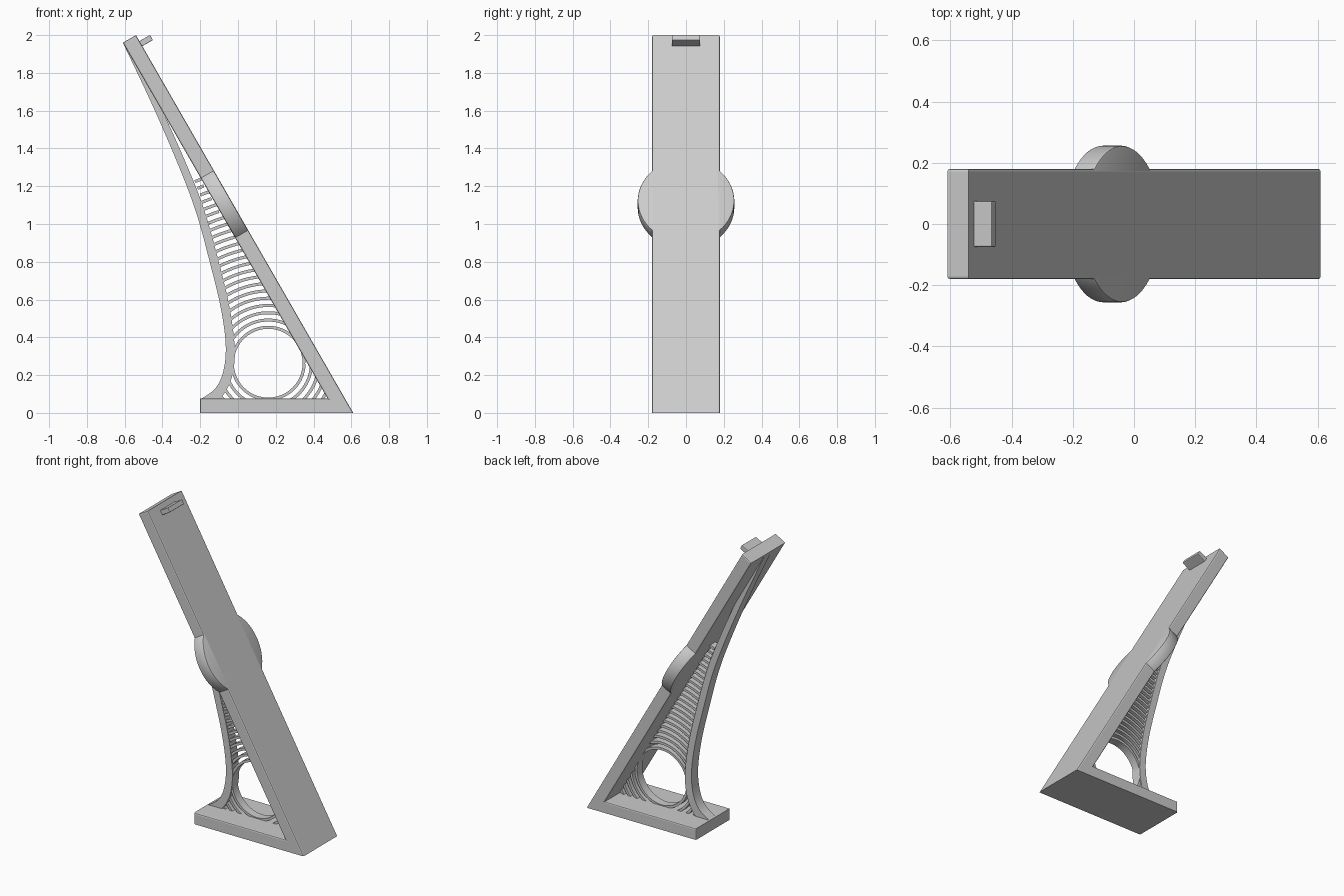
import bpy
import bmesh
from math import cos, sin, pi, radians
from mathutils import Vector, Matrix

cube = bpy.data.objects.get("Cube")
if cube:
    bpy.data.objects.remove(cube)

gray = bpy.data.materials.new("plain gray")
gray.use_nodes = True
gray.diffuse_color = (0.6, 0.6, 0.6, 1)
gray.node_tree.nodes["Principled BSDF"].inputs["Base Color"].default_value = (0.6, 0.6, 0.6, 1)

HALF_WIDTH = 0.18
BASE_TOP = 0.075
SLOPE = 0.575             # horizontal run of the leaning plate per unit height
TILT = Matrix.Rotation(radians(60), 4, "Y")   # local z becomes the plate normal


def finish(name, bm, smooth=False):
    bmesh.ops.recalc_face_normals(bm, faces=bm.faces)
    mesh = bpy.data.meshes.new(name)
    bm.to_mesh(mesh)
    bm.free()
    mesh.materials.append(gray)
    obj = bpy.data.objects.new(name, mesh)
    bpy.context.collection.objects.link(obj)
    if smooth:
        bpy.ops.object.select_all(action="DESELECT")
        obj.select_set(True)
        bpy.context.view_layer.objects.active = obj
        bpy.ops.object.shade_smooth_by_angle(angle=radians(35))
    return obj


def strip(bm, side_a, side_b, half):
    """Solid band between two matching (x, z) paths, centred on y = 0."""
    rings = []
    for a, b in zip(side_a, side_b):
        rings.append([bm.verts.new((p[0], y, p[1]))
                      for p, y in ((a, -half), (b, -half), (b, half), (a, half))])
    for r, s in zip(rings, rings[1:]):
        for i in range(4):
            j = (i + 1) % 4
            bm.faces.new((r[i], r[j], s[j], s[i]))
    bm.faces.new(rings[0])
    bm.faces.new(rings[-1])


def smooth_path(points, steps=6):
    """Catmull-Rom path through the points."""
    pts = [Vector(p) for p in points]
    pts = [2 * pts[0] - pts[1]] + pts + [2 * pts[-1] - pts[-2]]
    path = []
    for a, b, c, d in zip(pts, pts[1:], pts[2:], pts[3:]):
        for k in range(steps):
            t = k / steps
            path.append(0.5 * (2 * b + (c - a) * t + (2 * a - 5 * b + 4 * c - d) * t**2
                               + (3 * b - a - 3 * c + d) * t**3))
    return path + [pts[-2]]


# Leaning plate and base in one profile, with softened side edges
outline = [(0.61, 0), (-0.54, 2), (-0.61, 1.96), (0.475, BASE_TOP), (-0.2, BASE_TOP), (-0.2, 0)]
bm = bmesh.new()
face = bm.faces.new([bm.verts.new((x, -HALF_WIDTH, z)) for x, z in outline])
moved = bmesh.ops.extrude_face_region(bm, geom=[face])["geom"]
bmesh.ops.translate(bm, verts=[v for v in moved if isinstance(v, bmesh.types.BMVert)],
                    vec=(0, 2 * HALF_WIDTH, 0))
side_edges = [e for e in bm.edges
              if abs(e.verts[0].co.y - e.verts[1].co.y) < 0.01
              and max(v.co.z for v in e.verts) > 0.01]
bmesh.ops.bevel(bm, geom=side_edges, offset=0.008, segments=2, profile=0.5, affect="EDGES")
finish("plate_and_base", bm)

# Round pad widening the plate
normal = TILT @ Vector((0, 0, 1))
pad_center = Vector((0.61 - SLOPE * 1.125, 0, 1.125)) - normal * 0.04
bm = bmesh.new()
bmesh.ops.create_cone(bm, cap_ends=True, segments=64, radius1=0.256, radius2=0.256, depth=0.079,
                      matrix=Matrix.Translation(pad_center) @ TILT)
rims = [e for e in bm.edges if any(len(f.verts) > 4 for f in e.link_faces)]
bmesh.ops.bevel(bm, geom=rims, offset=0.007, segments=2, profile=0.5, affect="EDGES")
finish("round_pad", bm, smooth=True)

# Small peg near the top of the plate
bm = bmesh.new()
place = Matrix.Translation(Vector((-0.516, 0, 1.954)) + normal * 0.029) @ TILT
bmesh.ops.create_cube(bm, size=1, matrix=place @ Matrix.Diagonal((0.031, 0.15, 0.076, 1)))
bmesh.ops.bevel(bm, geom=bm.edges[:], offset=0.004, segments=2, profile=0.5, affect="EDGES")
finish("top_peg", bm)

# Curved rear strut
outer = smooth_path([(-0.2, 0.07), (-0.12, 0.13), (-0.078, 0.22), (-0.065, 0.36), (-0.092, 0.56),
                     (-0.15, 0.8), (-0.215, 1.04), (-0.295, 1.26), (-0.44, 1.6), (-0.608, 1.957)])
inner = smooth_path([(-0.1, 0.07), (-0.065, 0.115), (-0.03, 0.2), (-0.017, 0.34), (-0.045, 0.56),
                     (-0.102, 0.8), (-0.168, 1.04), (-0.245, 1.25), (-0.4, 1.6), (-0.56, 1.91)])
bm = bmesh.new()
strip(bm, outer, inner, 0.035)
finish("curved_strut", bm, smooth=True)


# Concentric ribs filling the gap between strut, plate and base
def strut_x(z):
    for a, b in zip(inner, inner[1:]):
        if a.y <= z <= b.y:
            return a.x + (b.x - a.x) * (z - a.y) / (b.y - a.y)
    return 0


def in_gap(x, z):
    return BASE_TOP - 0.01 < z < 1.3 and strut_x(z) - 0.01 < x < 0.528 - SLOPE * z


CENTER = (0.16, 0.263)
STEPS = 360


def arc(radius, indices):
    return [(CENTER[0] + radius * cos(2 * pi * i / STEPS),
             CENTER[1] + radius * sin(2 * pi * i / STEPS)) for i in indices]


bm = bmesh.new()
for n in range(23):
    radius = 0.19 + 0.0385 * n
    run = []
    # start from straight right, which lies outside the gap for every rib
    for i in range(STEPS + 1):
        if i < STEPS and in_gap(*arc(radius, [i])[0]):
            run.append(i)
            continue
        if len(run) > 1:
            strip(bm, arc(radius - 0.008, run), arc(radius + 0.008, run), 0.028)
        run = []
finish("ribs", bm, smooth=True)

# Full ring around the round opening
bm = bmesh.new()
turn = range(0, STEPS + 1, 5)
strip(bm, arc(0.182, turn), arc(0.194, turn), 0.028)
bmesh.ops.remove_doubles(bm, verts=bm.verts[:], dist=0.0001)
finish("opening_ring", bm, smooth=True)
